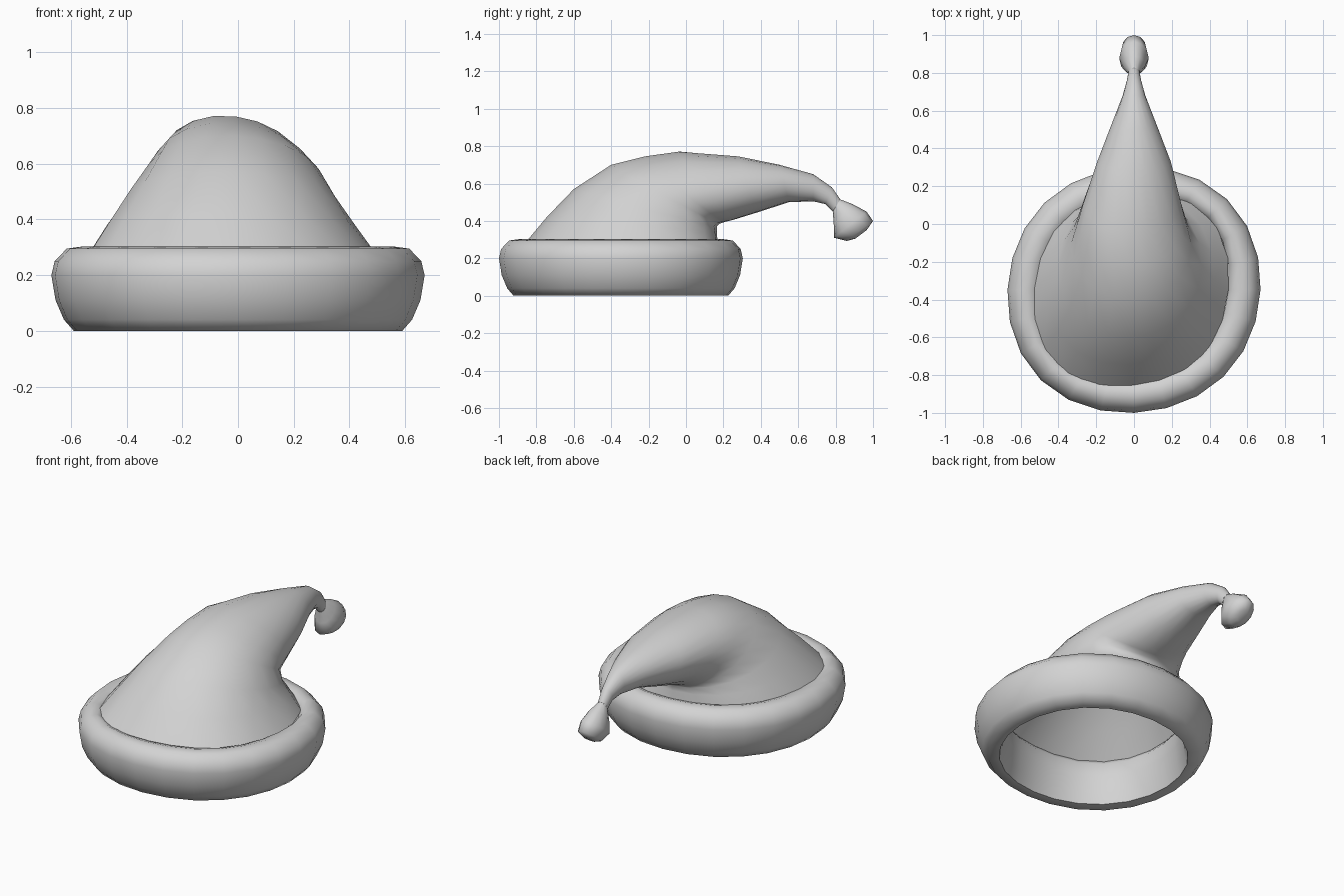
import bpy, bmesh
from math import sin, cos, pi

cube = bpy.data.objects.get("Cube")
if cube:
    bpy.data.objects.remove(cube)

felt = bpy.data.materials.new("plain_grey")
felt.use_nodes = True
grey = (0.65, 0.65, 0.65, 1)
felt.diffuse_color = grey
felt.node_tree.nodes["Principled BSDF"].inputs["Base Color"].default_value = grey


def loft(name, rows, sides, loop=False, cap_end=False, angle=60):
    """Skin rings; row = front y, z, back y, z, half width, x shift, roll, diagonal bulge."""
    bm = bmesh.new()
    rings = []
    for fy, fz, by, bz, width, shift, roll, bulge in rows:
        ring = []
        for j in range(sides):
            a = 2 * pi * j / sides
            s2 = sin(2 * a)
            r = 1 + bulge * (s2 * s2 - s2) / 2
            x, s = width * cos(a) * r, sin(a) * r
            y = (fy + by) / 2 + (fy - by) / 2 * s
            z = (fz + bz) / 2 + (fz - bz) / 2 * s - roll * x
            ring.append(bm.verts.new((x + shift, y, z)))
        rings.append(ring)
    pairs = list(zip(rings, rings[1:]))
    if loop:
        pairs.append((rings[-1], rings[0]))
    for low, high in pairs:
        for j in range(sides):
            k = (j + 1) % sides
            bm.faces.new((low[j], high[j], high[k], low[k]))
    if cap_end:
        bm.faces.new(rings[-1][::-1])
    mesh = bpy.data.meshes.new(name)
    bm.to_mesh(mesh)
    bm.free()
    mesh.materials.append(felt)
    obj = bpy.data.objects.new(name, mesh)
    bpy.context.collection.objects.link(obj)
    bpy.ops.object.select_all(action='DESELECT')
    obj.select_set(True)
    bpy.context.view_layer.objects.active = obj
    bpy.ops.object.shade_smooth_by_angle(angle=angle * pi / 180)


# Rolled brim: closed profile of radius, height and bulge, turned about the head centre
centre = -0.348
profile = [(0.53, 0.0, 0.03), (0.59, 0.0, 0.04), (0.625, 0.04, 0.04),
           (0.655, 0.11, 0.04), (0.67, 0.2, 0.04), (0.658, 0.25, 0.04),
           (0.615, 0.295, 0.04), (0.565, 0.302, 0.06), (0.52, 0.288, 0.1),
           (0.5, 0.26, 0.1), (0.505, 0.18, 0.07), (0.515, 0.07, 0.04)]
loft("brim", [(centre - r * 0.973, z, centre + r * 0.973, z, r, 0, 0, bulge)
              for r, z, bulge in profile], 24, loop=True)

# Drooping cap: open below, folding back and narrowing to the tail
loft("cap", [
    (-0.87, 0.27, 0.17, 0.27, 0.52, -0.02, 0, 0.1),
    (-0.745, 0.42, 0.165, 0.34, 0.445, -0.025, 0, 0.06),
    (-0.60, 0.57, 0.165, 0.37, 0.38, -0.02, 0.02, 0.02),
    (-0.40, 0.70, 0.18, 0.385, 0.32, -0.015, 0.03, 0),
    (-0.22, 0.745, 0.21, 0.395, 0.29, -0.012, 0.08, 0),
    (-0.04, 0.77, 0.25, 0.405, 0.26, -0.01, 0.12, 0),
    (0.28, 0.745, 0.38, 0.445, 0.195, 0, 0.06, 0),
    (0.50, 0.70, 0.55, 0.50, 0.12, 0, 0, 0),
    (0.68, 0.65, 0.68, 0.505, 0.06, 0, 0, 0),
    (0.78, 0.58, 0.745, 0.49, 0.037, 0, 0, 0),
    (0.825, 0.515, 0.785, 0.45, 0.03, 0, 0, 0),
], 20, angle=80)

# Bobble on the end of the tail
loft("bobble", [
    (0.825, 0.515, 0.785, 0.45, 0.03, 0, 0, 0),
    (0.89, 0.49, 0.79, 0.38, 0.06, 0, 0, 0),
    (0.965, 0.45, 0.79, 0.31, 0.078, 0, 0, 0),
    (1.0, 0.40, 0.86, 0.293, 0.065, 0, 0, 0),
    (0.965, 0.35, 0.905, 0.305, 0.03, 0, 0, 0),
], 12, cap_end=True, angle=80)
